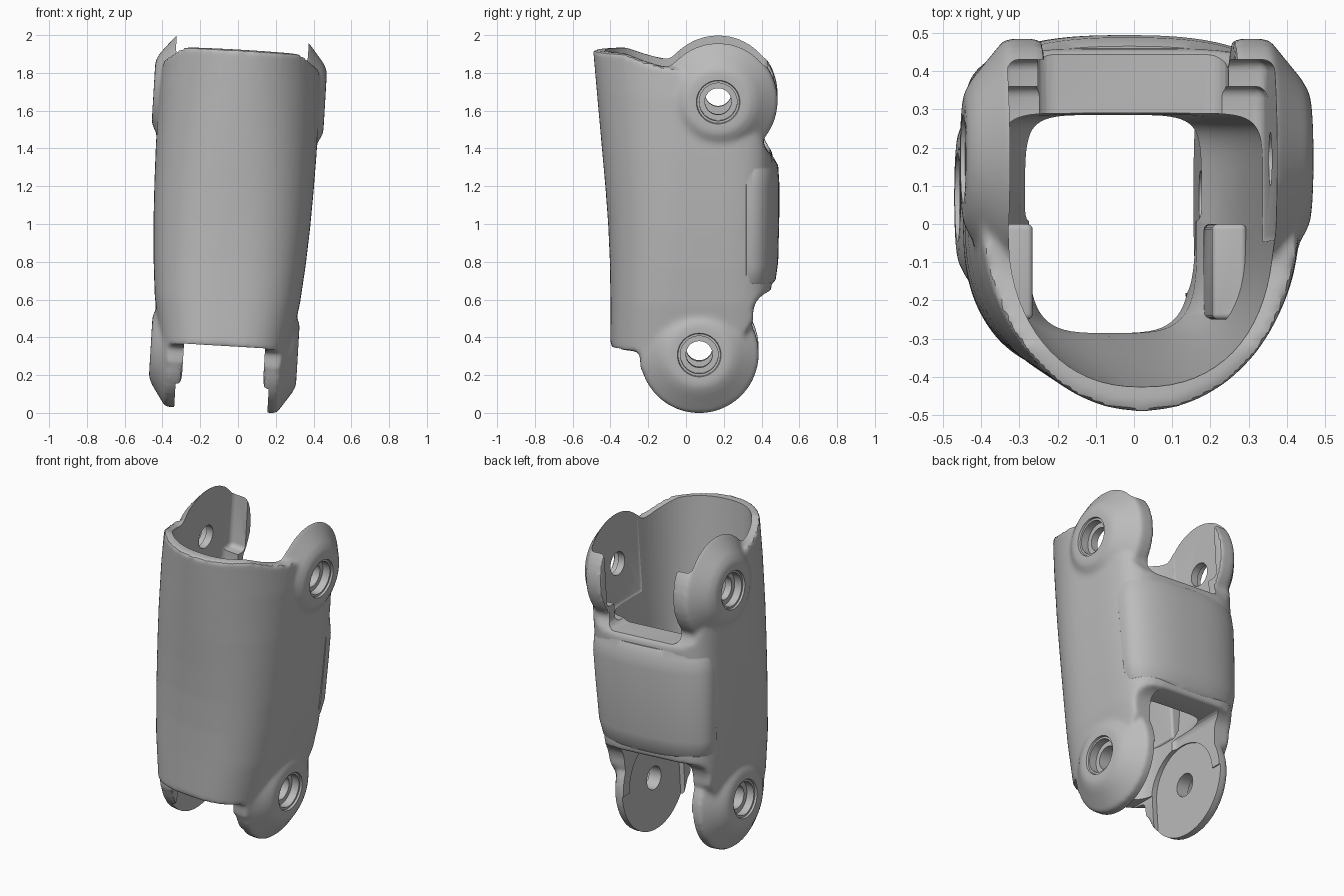
import bpy, bmesh, math
from mathutils import Matrix, Vector

cube = bpy.data.objects.get("Cube")
if cube:
    bpy.data.objects.remove(cube, do_unlink=True)

COLOUR = (0.5, 0.5, 0.5, 1)
grey = bpy.data.materials.new("light_grey")
grey.use_nodes = True
grey.diffuse_color = COLOUR
grey.node_tree.nodes["Principled BSDF"].inputs["Base Color"].default_value = COLOUR


def finish(name, bm):
    bmesh.ops.recalc_face_normals(bm, faces=bm.faces)
    me = bpy.data.meshes.new(name)
    bm.to_mesh(me)
    bm.free()
    me.materials.append(grey)
    ob = bpy.data.objects.new(name, me)
    bpy.context.collection.objects.link(ob)
    return ob


def skin(name, rings):
    """Closed solid through a list of equal-length rings of points."""
    bm = bmesh.new()
    loops = [[bm.verts.new(p) for p in ring] for ring in rings]
    n = len(loops[0])
    for a, b in zip(loops, loops[1:]):
        for i in range(n):
            j = (i + 1) % n
            bm.faces.new((a[i], a[j], b[j], b[i]))
    bm.faces.new(loops[0])
    bm.faces.new(loops[-1])
    return finish(name, bm)


def oval(z, hx, front, back, nf, nb, yc=0.0, count=72):
    """Rounded section with its own squareness at the front and back."""
    pts = []
    for i in range(count):
        t = 2 * math.pi * i / count
        c, s = math.cos(t), math.sin(t)
        n, reach = (nb, back - yc) if s > 0 else (nf, yc - front)
        x = hx * math.copysign(abs(c) ** (2 / n), c)
        y = reach * math.copysign(abs(s) ** (2 / n), s)
        pts.append((x, yc + y, z))
    return pts


def box(name, x0, x1, y0, y1, z0, z1, round_edges=0.0):
    bm = bmesh.new()
    bmesh.ops.create_cube(bm, size=1)
    for v in bm.verts:
        v.co = Vector(((x0 + x1) / 2 + v.co.x * (x1 - x0),
                       (y0 + y1) / 2 + v.co.y * (y1 - y0),
                       (z0 + z1) / 2 + v.co.z * (z1 - z0)))
    if round_edges:
        bmesh.ops.bevel(bm, geom=bm.edges[:], offset=round_edges, segments=4,
                        profile=0.5, affect='EDGES')
    return finish(name, bm)


def turned(name, side, y, z, profile, count=64):
    """Solid of revolution about the x direction; profile is (x, radius)."""
    return skin(name, [[(side * x, y + r * math.cos(2 * math.pi * i / count),
                         z + r * math.sin(2 * math.pi * i / count))
                        for i in range(count)] for x, r in profile])


def apply(ob, mod):
    bpy.context.view_layer.objects.active = ob
    bpy.ops.object.modifier_apply(modifier=mod.name)


def combine(ob, other, operation):
    mod = ob.modifiers.new("join", 'BOOLEAN')
    mod.object, mod.operation, mod.solver = other, operation, 'EXACT'
    apply(ob, mod)
    bpy.data.objects.remove(other, do_unlink=True)


# Outer sleeve, trimmed to its side outline
shell = skin("knuckle_shell", [oval(*s) for s in (
    (-0.02, .31, -.40, .455, 2.7, 5), (0.36, .345, -.40, .455, 2.7, 5),
    (0.60, .385, -.40, .455, 2.6, 5), (0.80, .403, -.403, .455, 2.5, 5),
    (1.00, .415, -.412, .455, 2.4, 5), (1.20, .422, -.427, .458, 2.3, 5),
    (1.40, .426, -.445, .46, 2.2, 5), (1.70, .425, -.472, .46, 2.05, 5),
    (2.02, .40, -.50, .46, 2.0, 5))])
outline = [(-.6, 1.93), (-.32, 1.922), (-.22, 1.885), (-.14, 1.862), (-.06, 1.85), (.06, 1.79),
           (.3, 1.6), (.4, 1.47), (.425, 1.415), (.445, 1.385), (.49, 1.36), (.49, .67),
           (.41, .648), (.37, .61), (.355, .56), (.355, .5), (.3, .42), (.1, .33),
           (-.1, .3), (-.24, .25), (-.245, .34), (-.6, .365)]
combine(shell, skin("outline", [[(x, y, z) for y, z in outline] for x in (-1, 1)]), 'INTERSECT')

# Hinge ears: y, z, inner face, rim, outer face
UPPER = (.17, 1.675, .25, .345, .455)
LOWER = (.07, .33, .215, .295, .39)
for side in (-1, 1):
    for y, z, inner, rim, outer in (UPPER, LOWER):
        combine(shell, turned("ear", side, y, z, [
            (inner, .315), (rim, .315), (outer - .02, .205), (outer, .165)]), 'UNION')

# Blend the ears softly into the sleeve
mod = shell.modifiers.new("blend", 'REMESH')
mod.mode, mod.voxel_size = 'VOXEL', 0.014
apply(shell, mod)
mod = shell.modifiers.new("soften", 'SMOOTH')
mod.factor, mod.iterations = 0.5, 8
apply(shell, mod)

# Raised back panel
combine(shell, skin("back_panel", [oval(z, hx, .31, yb, 2.5, 2.5, .32) for z, hx, yb in (
    (.68, .35, .45), (.71, .375, .475), (.8, .395, .488), (1.05, .405, .494),
    (1.22, .41, .494), (1.31, .40, .488), (1.35, .38, .465))]), 'UNION')

# Hollow tunnel
combine(shell, skin("tunnel", [oval(*s) for s in (
    (-.1, .22, -.285, .285, 4, 5), (.62, .22, -.285, .285, 4, 5),
    (.72, .28, -.295, .285, 3.6, 6), (1.0, .32, -.335, .285, 3, 8),
    (1.4, .345, -.385, .29, 2.5, 8), (2.1, .35, -.44, .29, 2.2, 8))]), 'DIFFERENCE')

# Openings between the ears, leaving the stop lips
for cut in ((-.35, .35, -.06, .36, 1.41, 2.2, .03),
            (-.35, .35, .2, .43, 1.52, 2.2, .03),
            (-.25, .25, .2, .7, 1.39, 2.2, .05),
            (-.247, .247, -.18, .7, -.3, .33, 0),
            (-.215, .215, -.7, .0, -.3, .355, 0),
            (-.24, .24, .0, .7, -.3, .655, .04)):
    combine(shell, box("opening", *cut), 'DIFFERENCE')

# Round seat on the inner faces of the lower ears
combine(shell, turned("ear_seat", 1, .07, .33, [(-.247, .25), (.247, .25)]), 'DIFFERENCE')

# Pin holes with stepped recesses
for side in (-1, 1):
    for y, z, inner, rim, outer in (UPPER, LOWER):
        combine(shell, turned("pin_hole", side, y, z, [
            (.1, .07), (outer - .06, .07), (outer - .06, .1), (outer - .012, .1),
            (outer - .012, .112), (outer + .03, .125)]), 'DIFFERENCE')

# Inner guide blocks
for side in (-1, 1):
    a, b = sorted((side * .235, side * .325))
    combine(shell, box("guide_block", a, b, -.25, .0, .66, 1.06, .015), 'UNION')

# Lean the whole part slightly sideways
lean = (Matrix.Translation((-.033, 0, 1)) @ Matrix.Rotation(math.radians(3.4), 4, 'Y')
        @ Matrix.Translation((0, 0, -1)))
shell.data.transform(lean)
low = min(v.co.z for v in shell.data.vertices)
shell.data.transform(Matrix.Translation((0, 0, -low)))

bpy.ops.object.select_all(action='DESELECT')
shell.select_set(True)
bpy.context.view_layer.objects.active = shell
bpy.ops.object.shade_smooth_by_angle(angle=math.radians(32))
